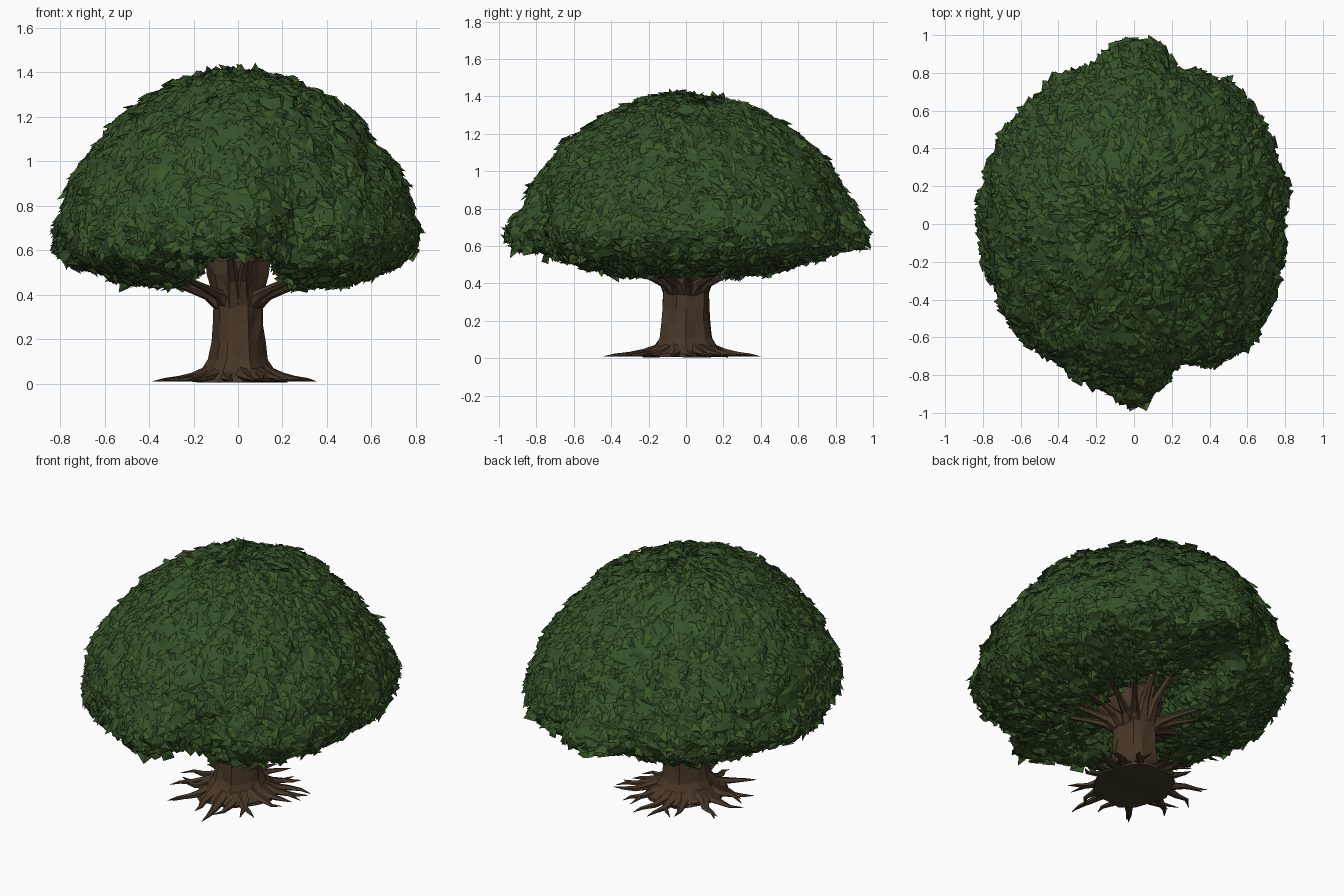
import bpy, bmesh, math, random
from mathutils import Vector, noise

if "Cube" in bpy.data.objects:
    bpy.data.objects.remove(bpy.data.objects["Cube"])

random.seed(7)
TAU = 2 * math.pi


def material(name, rgb):
    m = bpy.data.materials.new(name)
    m.diffuse_color = (*rgb, 1)
    m.use_nodes = True
    m.node_tree.nodes["Principled BSDF"].inputs["Base Color"].default_value = m.diffuse_color
    return m


BARK = material("bark", (0.062, 0.038, 0.021))
GREEN = material("leaf_green", (0.044, 0.096, 0.022))
DARK = material("leaf_dark", (0.036, 0.081, 0.022))


def finish(bm, name, mats):
    me = bpy.data.meshes.new(name)
    bm.to_mesh(me)
    bm.free()
    ob = bpy.data.objects.new(name, me)
    bpy.context.collection.objects.link(ob)
    for m in mats:
        me.materials.append(m)
    return ob


def lerp(pts, t):
    """Piecewise linear lookup in a list of (t, value)."""
    for (a, u), (b, v) in zip(pts, pts[1:]):
        if t <= b:
            return u + (v - u) * max(0, (t - a) / (b - a))
    return pts[-1][1]


def smooth(t):
    t = min(1, max(0, t))
    return t * t * (3 - 2 * t)


def jitter(s):
    return Vector([random.uniform(-s, s) for _ in "xyz"])


def skin(bm, rings):
    """Bridge closed vertex rings with quads and cap both ends."""
    vs = [[bm.verts.new(p) for p in r] for r in rings]
    n = len(vs[0])
    for a, b in zip(vs, vs[1:]):
        for i in range(n):
            j = (i + 1) % n
            bm.faces.new((a[i], a[j], b[j], b[i]))
    bm.faces.new(vs[0][::-1])
    bm.faces.new(vs[-1])


def tube(bm, path, radii, sides=6, flat=1.0):
    """Tapered limb along a path; flat squashes it vertically."""
    rings = []
    for k, (p, r) in enumerate(zip(path, radii)):
        d = (path[min(k + 1, len(path) - 1)] - path[max(k - 1, 0)]).normalized()
        side = d.cross(Vector((0, 0, 1))).normalized()
        up = side.cross(d)
        rings.append([p + side * math.cos(TAU * i / sides) * r
                      + up * math.sin(TAU * i / sides) * r * flat for i in range(sides)])
    skin(bm, rings)
    bmesh.ops.recalc_face_normals(bm, faces=bm.faces)


# Trunk: fluted column flaring at the base and at the crown
bm = bmesh.new()
profile = [(.215, .008), (.21, .025), (.185, .042), (.155, .065), (.13, .11), (.117, .19), (.112, .27),
           (.112, .35), (.12, .42), (.14, .49), (.15, .55), (.1, .62)]
rings = []
for r, z in profile:
    ring = []
    for i in range(16):
        a = TAU * i / 16
        rr = r * (1 + .05 * math.cos(6 * a + 4 * z) + random.uniform(-.04, .04))
        ring.append((rr * math.cos(a), rr * math.sin(a) * 1.12, z + random.uniform(-.004, .004)))
    rings.append(ring)
skin(bm, rings)
bmesh.ops.triangulate(bm, faces=bm.faces)
finish(bm, "trunk", [BARK])

# Roots: flat wavy spikes, some with a fork
bm = bmesh.new()
COUNT = 17
for i in range(COUNT):
    a = TAU * (i + random.uniform(-.3, .3)) / COUNT
    reach = random.uniform(.28, .38) + .07 * abs(math.sin(a))
    bend = random.uniform(-.35, .35)
    path = []
    for k, t in enumerate((0, .3, .55, .8, 1)):
        b = a + bend * t * t + random.uniform(-.06, .06)
        r = .13 + (reach - .13) * t
        path.append(Vector((r * math.cos(b), r * math.sin(b), (.06, .032, .022, .018, .01)[k])))
    tube(bm, path, (.04, .032, .022, .013, .002), 5, .6)
    if i % 2:
        d = Vector((math.cos(a - 3 * bend), math.sin(a - 3 * bend), 0))
        fork = [path[2] + d * s - Vector((0, 0, s * .12)) for s in (0, .05, .1)]
        tube(bm, fork, (.017, .01, .002), 5, .6)
for v in bm.verts:
    v.co.z = max(0, v.co.z)
finish(bm, "roots", [BARK])

# Branches: low thin side limbs, then a ring of rising limbs inside the crown
bm = bmesh.new()
for i in range(14):
    a = TAU * (i + random.uniform(-.2, .2)) / 14
    d = Vector((math.cos(a), math.sin(a), 0))
    low = abs(d.x) > .6
    z0, rise = (.405, .06) if low else (.49, .2)
    path = [d * r + Vector((0, 0, z0 + rise * q)) for r, q in
            ((.07, -.8), (.14, -.1), (.23, .4), (.38, 1.1), (.58, 2.))]
    tube(bm, path, (.05, .026, .017, .012, .004), 6)
finish(bm, "branches", [BARK])

# Crown outline seen from above: angle in degrees, radius
PLAN = [(0, .82), (30, .86), (45, .91), (60, .91), (75, .86), (83, 1.0), (93, .99), (103, .89), (120, .89),
        (135, .86), (165, .83), (195, .83), (225, .86), (240, .87), (255, .89), (265, .95), (273, .99),
        (280, .89), (288, .76), (296, .86), (306, .9), (315, .89), (330, .86), (345, .82), (360, .82)]
# Crown side profile: height, relative radius
SIDE = [(.52, .9), (.6, .98), (.68, 1), (.78, .98), (.9, .945), (1., .865), (1.1, .77),
        (1.2, .655), (1.3, .5), (1.36, .36), (1.4, .21), (1.415, .03)]


def underside(x, y):
    z = .44 + .09 * smooth((math.hypot(x, y) - .45) / .35)
    v = smooth((.25 - abs(x)) / .11)
    return z + (.59 - z) * v


def crown_point(a, t):
    """t in 0..1 is the underside, t in 1..2 the dome."""
    plan = lerp(PLAN, math.degrees(a) % 360)
    if t < 1:
        r = plan * (.06 + .84 * t)
        x, y = r * math.cos(a), r * math.sin(a)
        z = underside(x, y)
    else:
        f = (t - 1) * (len(SIDE) - 1)
        k = min(int(f), len(SIDE) - 2)
        f -= k
        z = SIDE[k][0] * (1 - f) + SIDE[k + 1][0] * f
        rel = SIDE[k][1] * (1 - f) + SIDE[k + 1][1] * f
        # plan lobes fade upward; the upper dome is narrower on the diagonals
        w = 1 - .8 * smooth((z - .68) / .25)
        high = smooth((z - .85) / .2)
        even = .83 + (.04 + .06 * high) * math.sin(a) ** 4 - .03 * high * math.sin(2 * a) ** 2
        r = rel * (even + (plan - even) * w)
        x, y = r * math.cos(a), r * math.sin(a)
        if z < .64:
            z = max(z, underside(x, y))
    p = Vector((x, y, z))
    out = (p - Vector((0, 0, .7))).normalized()
    return p + out * (.028 * noise.noise(p * 7) - .02)


# Crown core: closed jittered shell
bm = bmesh.new()
steps = [i / 14 for i in range(14)] + [1 + i / 28 for i in range(29)]
rings = [[crown_point(TAU * i / 76, t) + jitter(.012) for i in range(76)] for t in steps]
skin(bm, rings)
bmesh.ops.recalc_face_normals(bm, faces=bm.faces)
bmesh.ops.triangulate(bm, faces=bm.faces)
cells = [(f.normal.copy(), f.calc_area(), [v.co.copy() for v in f.verts]) for f in bm.faces]
finish(bm, "crown_core", [DARK])

# Leaves: broad folded shards layered over the shell, drooping outward
bm = bmesh.new()
for n, _, tri in random.choices(cells, [c[1] for c in cells], k=5000):
    u, w = sorted((random.random(), random.random()))
    c = tri[0] * u + tri[1] * (w - u) + tri[2] * (1 - w)
    nrm = (n + Vector((0, 0, .5)) * (1 if n.z > -.3 else 0) + jitter(.5)).normalized()
    out = Vector((c.x, c.y, 0)).normalized() * min(1, math.hypot(c.x, c.y) * 2) + jitter(.8)
    tip = (out - nrm * out.dot(nrm)).normalized()
    side = nrm.cross(tip)
    s = random.uniform(.03, .056)
    c = c + n * random.uniform(-.006, .014)
    wl, wr = random.uniform(.6, 1), random.uniform(.6, 1)
    pts = [c - tip * s, c + side * s * wl - nrm * s * .25, c + tip * s - nrm * s * .25,
           c - side * s * wr - nrm * s * .25, c + nrm * s * .1]
    v = [bm.verts.new(p) for p in pts]
    m = random.randint(0, 1)
    for i in range(4):
        bm.faces.new((v[4], v[i], v[(i + 1) % 4])).material_index = m
finish(bm, "leaves", [GREEN, DARK])
